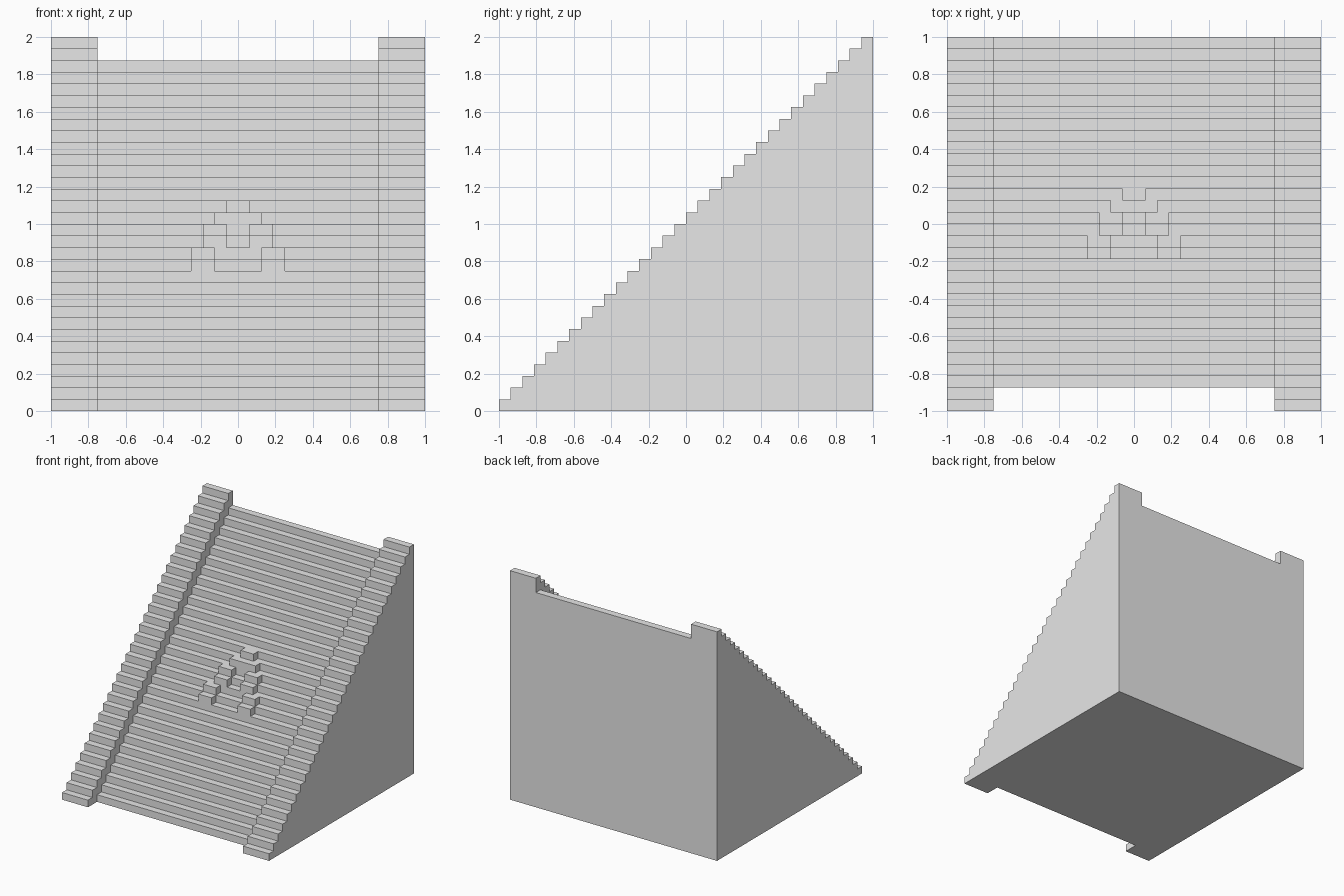
import bpy
import bmesh

S = 1 / 16            # one step: tread depth and riser height
FLANK_STEPS = 32
BED_STEPS = 30
BED_HALF = 0.75

if "Cube" in bpy.data.objects:
    bpy.data.objects.remove(bpy.data.objects["Cube"], do_unlink=True)

stone = bpy.data.materials.new("plain_grey")
stone.use_nodes = True
stone.diffuse_color = (0.8, 0.8, 0.8, 1)
stone.node_tree.nodes["Principled BSDF"].inputs["Base Color"].default_value = (0.8, 0.8, 0.8, 1)


def finish(name, bm):
    bmesh.ops.recalc_face_normals(bm, faces=bm.faces[:])
    mesh = bpy.data.meshes.new(name)
    bm.to_mesh(mesh)
    bm.free()
    mesh.materials.append(stone)
    obj = bpy.data.objects.new(name, mesh)
    bpy.context.collection.objects.link(obj)
    return obj


def add_prism(bm, profile, x0, x1):
    """Extrude a closed (y, z) profile from x0 to x1."""
    face = bm.faces.new([bm.verts.new((x0, y, z)) for y, z in profile])
    new = bmesh.ops.extrude_face_region(bm, geom=[face], use_keep_orig=True)
    verts = [v for v in new["geom"] if isinstance(v, bmesh.types.BMVert)]
    bmesh.ops.translate(bm, verts=verts, vec=(x1 - x0, 0, 0))


def staircase(name, steps, x0, x1):
    """Solid flight of steps that ends at the back wall."""
    start = 1 - steps * S
    profile = [(1, 0), (start, 0)]
    for i in range(steps):
        profile += [(start + i * S, (i + 1) * S), (start + (i + 1) * S, (i + 1) * S)]
    bm = bmesh.new()
    add_prism(bm, profile, x0, x1)
    return finish(name, bm)


# Raised flights on both sides and the sunken flight between them
staircase("left_flank", FLANK_STEPS, BED_HALF, 1)
staircase("right_flank", FLANK_STEPS, -1, -BED_HALF)
staircase("stair_bed", BED_STEPS, -BED_HALF, BED_HALF)

# Stepped chevron relief: first step, step count, inner and outer half width
bands = [(11, 2, 2, 4), (13, 2, 1, 3), (15, 1, 0, 2), (16, 1, 0, 1)]
bed_start = 1 - BED_STEPS * S
bm = bmesh.new()
for first, count, inner, outer in bands:
    spans = [(inner, outer), (-outer, -inner)] if inner else [(-outer, outer)]
    for step in range(first, first + count):
        y, z = bed_start + step * S, (step + 1) * S
        block = [(y, z), (y + S, z), (y + S, z + S), (y, z + S)]
        for x0, x1 in spans:
            add_prism(bm, block, x0 * S, x1 * S)
finish("chevron_relief", bm)
